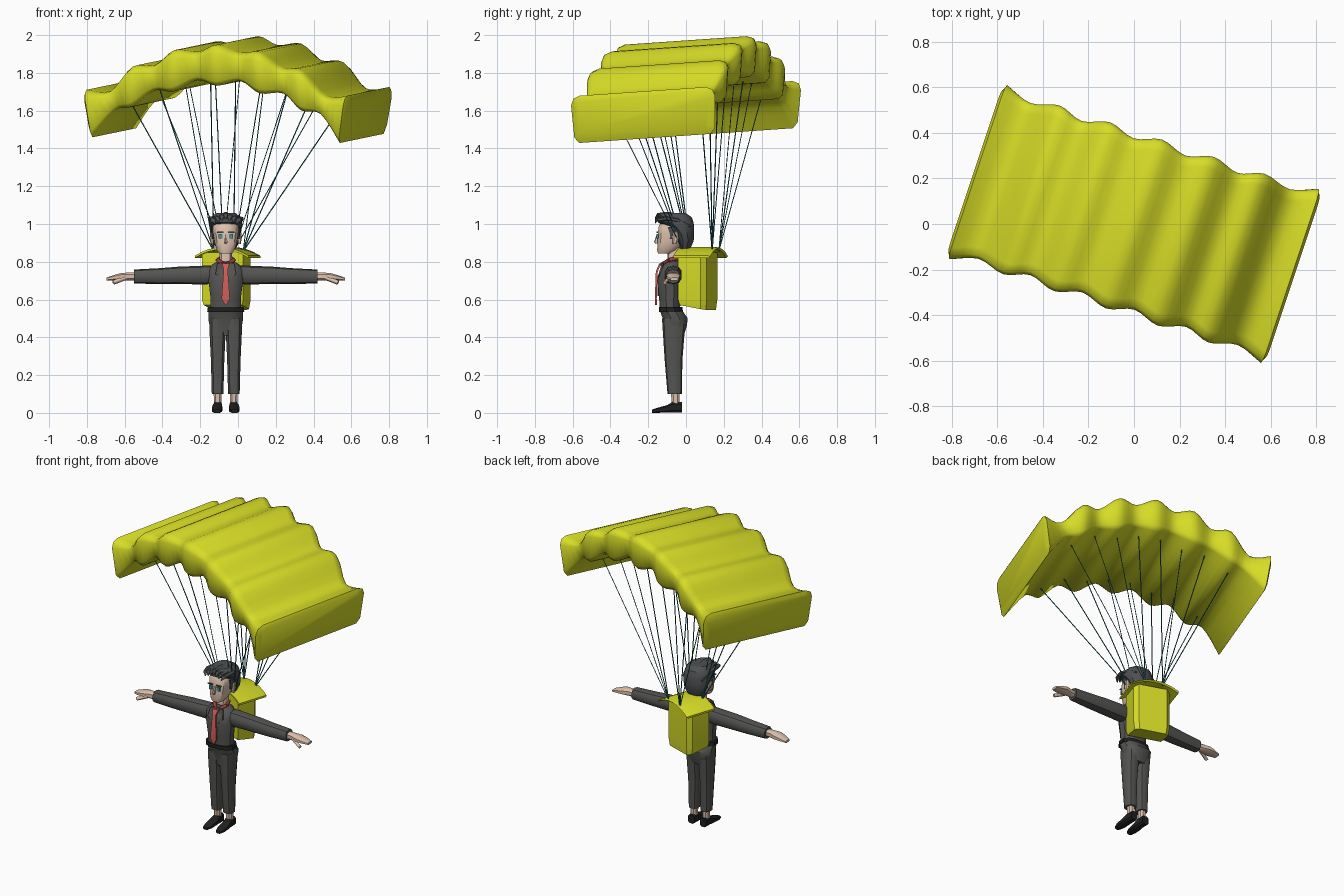
import bpy, bmesh, math
from mathutils import Vector, Matrix

cube = bpy.data.objects.get("Cube")
if cube:
    bpy.data.objects.remove(cube, do_unlink=True)


def material(name, r, g, b):
    m = bpy.data.materials.new(name)
    m.use_nodes = True
    m.diffuse_color = (r, g, b, 1)
    bsdf = next(n for n in m.node_tree.nodes if n.type == 'BSDF_PRINCIPLED')
    bsdf.inputs["Base Color"].default_value = (r, g, b, 1)
    bsdf.inputs["Roughness"].default_value = 0.8
    return m


YELLOW = material("canopy yellow", .68, .72, .02)
SUIT = material("suit grey", .09, .09, .086)
HAIR = material("hair charcoal", .075, .08, .084)
SKIN = material("skin", .74, .54, .42)
RED = material("tie red", .62, .11, .1)
DARK_RED = material("collar red", .36, .05, .05)
TEAL = material("rope teal", .015, .15, .17)
EYE = material("eye teal", .05, .3, .33)
BLACK = material("shoe black", .014, .014, .014)

MID = -.065                                   # centre line of the person
YAW = Matrix.Rotation(math.radians(-18.4), 4, 'Z')


def finish(name, bm, mat, angle=35, matrix=None):
    if matrix:
        bm.transform(matrix)
    bmesh.ops.recalc_face_normals(bm, faces=bm.faces)
    me = bpy.data.meshes.new(name)
    bm.to_mesh(me)
    bm.free()
    me.materials.append(mat)
    me.shade_smooth()
    me.set_sharp_from_angle(angle=math.radians(angle))
    ob = bpy.data.objects.new(name, me)
    bpy.context.collection.objects.link(ob)


def loft(name, rings, mat, angle=35, matrix=None):
    """Skin a list of closed rings and cap both ends."""
    bm = bmesh.new()
    rows = [[bm.verts.new(p) for p in r] for r in rings]
    n = len(rows[0])
    for a, b in zip(rows, rows[1:]):
        for i in range(n):
            j = (i + 1) % n
            bm.faces.new((a[i], a[j], b[j], b[i]))
    bm.faces.new(rows[0])
    bm.faces.new(rows[-1])
    finish(name, bm, mat, angle, matrix)


def ring(axis, pos, c1, c2, r1, r2, n=10, square=1.0):
    pts = []
    for i in range(n):
        t = 2 * math.pi * (i + .5) / n
        c, s = math.cos(t), math.sin(t)
        a = c1 + r1 * math.copysign(abs(c) ** square, c)
        b = c2 + r2 * math.copysign(abs(s) ** square, s)
        pts.append((a, b, pos) if axis == 'z' else (pos, a, b) if axis == 'x' else (a, pos, b))
    return pts


def stack(name, rows, mat, x=MID, n=10, square=.8):
    """Upright body part; each row is (z, y centre, half width, half depth)."""
    loft(name, [ring('z', z, x, cy, rx, ry, n, square) for z, cy, rx, ry in rows], mat)


def strand(name, segments, radius, mat):
    cu = bpy.data.curves.new(name, 'CURVE')
    cu.dimensions = '3D'
    cu.bevel_depth = radius
    cu.bevel_resolution = 0
    cu.use_fill_caps = True
    for a, b in segments:
        sp = cu.splines.new('POLY')
        sp.points.add(1)
        sp.points[0].co = (*a, 1)
        sp.points[1].co = (*b, 1)
    cu.materials.append(mat)
    bpy.context.collection.objects.link(bpy.data.objects.new(name, cu))


def box(name, centre, size, mat):
    bm = bmesh.new()
    bmesh.ops.create_cube(bm, size=1)
    finish(name, bm, mat, 35, Matrix.Translation(centre) @ Matrix.Diagonal((*size, 1)))


# --- Canopy: (top u, top z, bottom u, bottom z, half chord) from centre to tip
half = [(0, 1.972, 0, 1.755, .39), (.12, 1.93, .12, 1.78, .356), (.24, 1.938, .24, 1.72, .39),
        (.36, 1.855, .36, 1.72, .356), (.475, 1.845, .47, 1.635, .39),
        (.605, 1.712, .57, 1.615, .36), (.727, 1.718, .69, 1.468, .402)]
stations = [(-a, b, -c, d, e) for a, b, c, d, e in half[:0:-1]] + half


def catmull(p0, p1, p2, p3, t):
    return tuple(.5 * (2 * b + (c - a) * t + (2 * a - 5 * b + 4 * c - d) * t * t
                       + (3 * b - a - 3 * c + d) * t ** 3) for a, b, c, d in zip(p0, p1, p2, p3))


dense = []
last = len(stations) - 1
for i in range(last):
    quad = [stations[min(max(i + k, 0), last)] for k in (-1, 0, 1, 2)]
    dense += [catmull(*quad, s / 4) for s in range(4)]
dense.append(stations[-1])

pitch = Matrix.Identity(4)
pitch[2][1] = .069                            # nose-down shear
CANOPY = pitch @ YAW
section = [(.05, 1), (.014, .94), (0, .8), (.01, .12), (.035, 0)]
rings = []
for ut, zt, ub, zb, v in dense:
    rings.append([(ub + (ut - ub) * h, s * (v - w), zb + (zt - zb) * h)
                  for s in (-1, 1) for w, h in section[::-s]])


def end_bulge(r, out):
    """Smaller ring pushed outwards, so the end panel is softly padded."""
    c = sum((Vector(p) for p in r), Vector()) / len(r)
    return [c + Vector(((p[0] - c.x) * .85 + out, p[1] * .93, (p[2] - c.z) * .8)) for p in r]


rings = [end_bulge(rings[0], -.014)] + rings + [end_bulge(rings[-1], .014)]
loft("canopy", rings, YELLOW, 60, CANOPY)

# --- Suspension lines from pack corners to the canopy underside
pack_centre = Vector((-.05, .08, .855))
lines = []
for v in (-.25, .25):
    for u, z in ((.07, 1.79), (.21, 1.75), (.36, 1.74), (.51, 1.64)):
        for s in (-1, 1):
            foot = pack_centre + YAW @ Vector((s * .055, math.copysign(.08, v), 0))
            lines.append((foot, CANOPY @ Vector((s * u, v, z))))
strand("suspension_lines", lines, .003, TEAL)

# --- Parachute pack with arched lid
PACK = Matrix.Translation((-.058, .066, 0)) @ YAW
outline = [(-.115, -.075), (.115, -.075), (.115, .05), (.09, .075), (-.09, .075), (-.115, .05)]
loft("pack", [[(x * k, y * k, z - (y + .07) * drop) for x, y in outline]
              for z, k, drop in ((.57, .93, .17), (.60, 1, 0), (.85, 1, 0))], YELLOW, 25, PACK)
lid = []
for i in range(9):
    x = -.15 + .3 * i / 8
    z = .832 + .045 * (1 - (x / .15) ** 2)
    lid.append([(x, -.09, z - .012), (x, .105, z - .012), (x, .115, z - .004), (x, .105, z), (x, -.09, z)])
loft("pack_lid", lid, YELLOW, 30, PACK)

# --- Torso, hips and belt
stack("jacket", [(.55, -.085, .083, .055), (.62, -.085, .084, .06), (.70, -.087, .094, .065),
                 (.755, -.08, .098, .058), (.785, -.072, .075, .045), (.805, -.07, .042, .034)], SUIT, n=12)
stack("belt", [(.535, -.08, .101, .066), (.56, -.082, .097, .064)], BLACK, n=12)
stack("hips", [(.41, -.06, .07, .05), (.46, -.056, .088, .062), (.50, -.057, .095, .068),
               (.54, -.078, .094, .062)], SUIT, n=12)

# --- Arms, hands, legs and shoes, one of each per side
for side, label in ((1, "left"), (-1, "right")):
    x = MID + side * .043
    stack(label + "_leg", [(.10, -.06, .032, .038), (.28, -.066, .037, .047), (.42, -.065, .044, .057),
                           (.50, -.063, .046, .064)], SUIT, x)
    stack(label + "_ankle", [(.04, -.055, .021, .022), (.11, -.057, .022, .024)], SKIN, x, 8)
    loft(label + "_shoe", [ring('y', y, x + side * w, h / 2, r, h / 2, 8, .6) for y, w, h, r in
                           ((-.18, .004, .018, .017), (-.15, .003, .028, .027), (-.10, .002, .042, .028),
                            (-.07, 0, .06, .025), (-.022, 0, .058, .024))], BLACK)
    loft(label + "_sleeve", [ring('x', MID + side * d, -.068, z, ry, rz, 10, .8) for d, z, ry, rz in
                             ((.06, .737, .045, .042), (.10, .73, .047, .05), (.25, .728, .046, .046),
                              (.35, .724, .042, .042), (.485, .722, .036, .037))], SUIT)
    loft(label + "_hand", [ring('x', MID + side * d, y, z, ry, rz, 8, .7) for d, y, z, ry, rz in
                           ((.475, -.068, .722, .022, .022), (.52, -.068, .722, .026, .022),
                            (.555, -.068, .721, .038, .02), (.59, -.066, .716, .034, .015),
                            (.632, -.062, .708, .022, .008))], SKIN)
    strand(label + "_thumb", [((MID + side * .53, -.09, .715), (MID + side * .595, -.112, .69))], .012, SKIN)
    # Lapel, cut as a thin slab
    bm = bmesh.new()
    front = [(.012, .80), (.045, .79), (.055, .735), (.032, .72), (.008, .62)]
    bm.faces.new([bm.verts.new((MID + side * a, -.15 + .3 * max(0, z - .72), z)) for a, z in front])
    ext = bmesh.ops.extrude_face_region(bm, geom=bm.faces[:])
    bmesh.ops.translate(bm, vec=(0, .009, 0), verts=[e for e in ext["geom"] if isinstance(e, bmesh.types.BMVert)])
    finish(label + "_lapel", bm, SUIT)
    # Collar half, ear, eye, brow and sideburn
    strand(label + "_collar", [((MID + side * .004, -.13, .783), (MID + side * .044, -.09, .808)),
                               ((MID + side * .044, -.09, .808), (MID + side * .03, -.045, .818))], .012, DARK_RED)
    stack(label + "_ear", [(.895, -.06, .008, .012), (.925, -.055, .014, .018), (.955, -.055, .011, .014)],
          SKIN, MID + side * .072, 8)
    box(label + "_eye", (MID + side * .028, -.151, .934), (.022, .009, .024), EYE)
    box(label + "_brow", (MID + side * .03, -.152, .956), (.034, .009, .006), HAIR)
    stack(label + "_sideburn", [(.92, -.075, .006, .012), (.945, -.066, .009, .02), (.985, -.06, .014, .04)],
          HAIR, MID + side * .067, 8)

# --- Tie and neck
loft("tie", [[(MID - w, y, z), (MID + w, y, z), (MID + w, y + .01, z), (MID - w, y + .01, z)]
             for z, y, w in ((.572, -.163, .004), (.605, -.165, .022), (.745, -.16, .012),
                             (.76, -.155, .011), (.79, -.142, .02))], RED)
stack("neck", [(.78, -.065, .034, .034), (.88, -.06, .034, .036)], SKIN)

# --- Head and nose
stack("head", [(.843, -.115, .034, .034), (.862, -.1, .049, .054), (.905, -.078, .061, .075),
               (.95, -.07, .068, .081), (.99, -.065, .07, .081), (1.03, -.06, .05, .06)], SKIN, n=12)
stack("nose", [(.898, -.155, .009, .01), (.905, -.157, .01, .012), (.945, -.15, .005, .006)], SKIN, n=6)

# --- Hair cap with swept-back locks
stack("hair", [(.87, -.006, .05, .03), (.91, -.002, .072, .044), (.95, -.01, .083, .055),
               (.985, -.03, .089, .075), (1.008, -.054, .09, .097), (1.035, -.06, .082, .094),
               (1.057, -.066, .056, .068)], HAIR, n=12, square=.9)
for k in range(-3, 4):
    a = k * .024
    dip = abs(k) * .008
    loft("hair_lock_%d" % (k + 4),
         [ring('y', y, MID + a * w, z - dip, r, r * .8, 6) for y, z, w, r in
          ((-.164, 1.03, .8, .005), (-.152, 1.047, .95, .013), (-.10, 1.052, 1.1, .016),
           (-.04, 1.044, 1.05, .015), (.025, 1.01, .9, .008))], HAIR)
